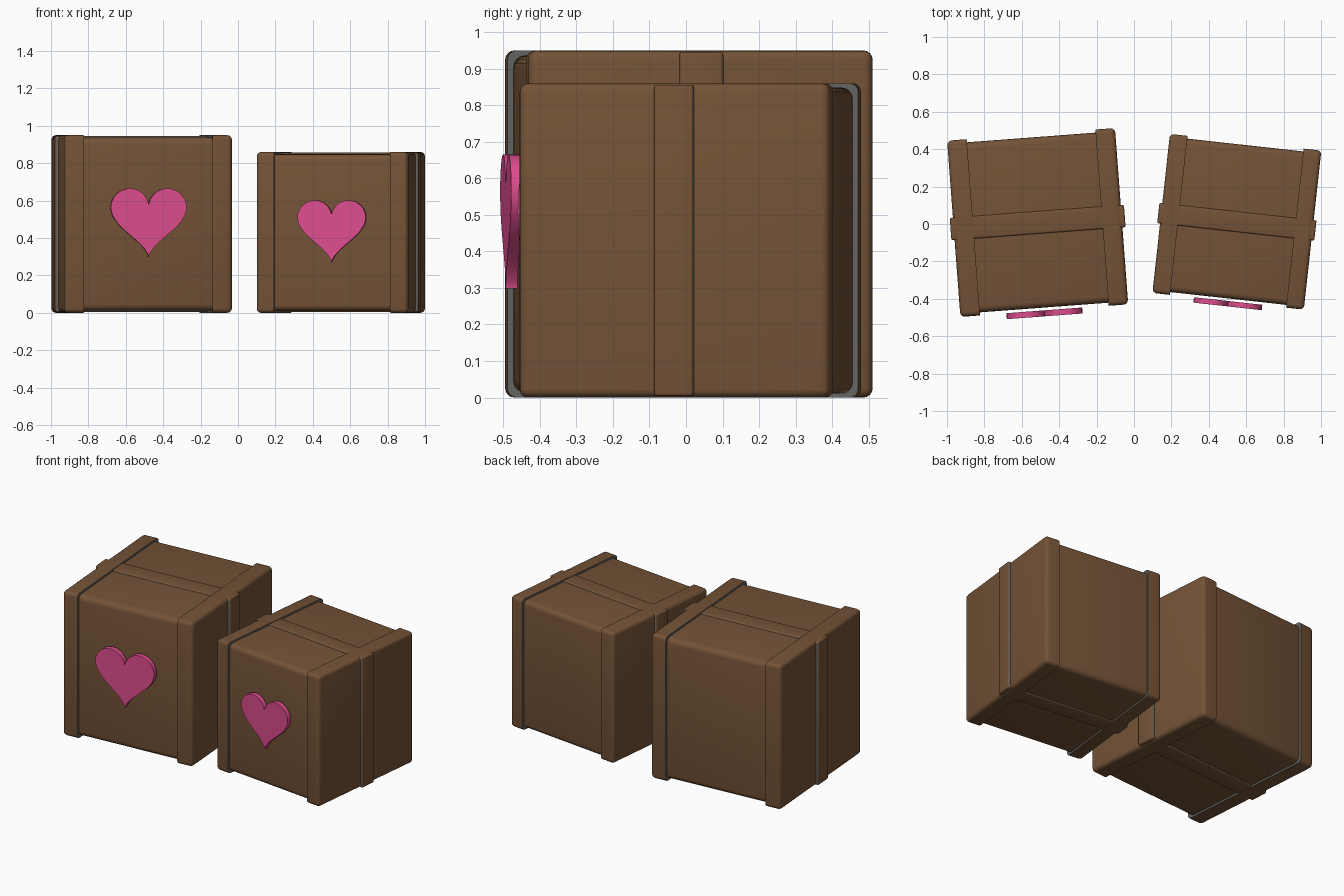
import bpy, bmesh, math
from mathutils import Matrix, Vector

if "Cube" in bpy.data.objects:
    bpy.data.objects.remove(bpy.data.objects["Cube"])


def material(name, rgb):
    m = bpy.data.materials.new(name)
    m.diffuse_color = (*rgb, 1)
    m.use_nodes = True
    m.node_tree.nodes["Principled BSDF"].inputs["Base Color"].default_value = m.diffuse_color
    return m


BROWN = material("wood brown", (0.175, 0.086, 0.038))
GREY = material("seam grey", (0.125, 0.125, 0.12))
PINK = material("heart pink", (0.73, 0.075, 0.27))


def finish(bm, name, mats, place):
    bmesh.ops.recalc_face_normals(bm, faces=bm.faces)
    bm.transform(place)
    me = bpy.data.meshes.new(name)
    for f in bm.faces:
        f.smooth = True
    bm.to_mesh(me)
    bm.free()
    me.set_sharp_from_angle(angle=math.radians(35))
    for m in mats:
        me.materials.append(m)
    ob = bpy.data.objects.new(name, me)
    bpy.context.collection.objects.link(ob)


def block(name, lo, hi, bevel, place, seam=None, keep_x=None):
    """Rounded box; faces along the seam directions become grey.
    keep_x: edges lying in that x plane stay sharp."""
    lo, hi = Vector(lo), Vector(hi)
    bm = bmesh.new()
    bmesh.ops.create_cube(bm, size=1)
    for v in bm.verts:
        v.co = Vector([(lo[i] + hi[i]) / 2 + v.co[i] * (hi[i] - lo[i]) for i in range(3)])
    edges = [e for e in bm.edges if keep_x is None
             or not all(abs(v.co.x - keep_x) < 1e-4 for v in e.verts)]
    bmesh.ops.bevel(bm, geom=edges, offset=bevel, segments=4, profile=0.5, affect='EDGES')
    bm.normal_update()
    for f in bm.faces:
        if seam and any(f.normal.dot(Vector(s)) > 0.95 for s in seam):
            f.material_index = 1
    finish(bm, name, [BROWN, GREY], place)


def heart(name, place):
    # classic heart curve extruded along y
    bm = bmesh.new()
    k, n = 0.0127, 64
    vs = []
    for i in range(n):
        t = 2 * math.pi * i / n
        x = 16 * math.sin(t) ** 3
        z = 13 * math.cos(t) - 5 * math.cos(2 * t) - 2 * math.cos(3 * t) - math.cos(4 * t)
        vs.append(bm.verts.new((x * k, -0.503, 0.514 + z * k)))
    face = bm.faces.new(vs)
    ext = bmesh.ops.extrude_face_region(bm, geom=[face])
    for v in ext["geom"]:
        if isinstance(v, bmesh.types.BMVert):
            v.co.y += 0.032
    finish(bm, name, [PINK], place)


def crate(side, centre, degrees, scale):
    place = (Matrix.Translation((*centre, 0)) @ Matrix.Rotation(math.radians(degrees), 4, 'Z')
             @ Matrix.Scale(scale, 4))
    # main body
    block(side + "_crate_body", (-0.435, -0.456, 0.012), (0.435, 0.456, 0.937), 0.035, place)
    # bands capping both ends
    for s, label in ((-1, "left"), (1, "right")):
        xs = sorted((s * 0.345, s * 0.45))
        block(f"{side}_crate_{label}_band", (xs[0], -0.4725, 0), (xs[1], 0.4725, 0.95), 0.025,
              place, seam=[(-s, 0, 0)], keep_x=s * 0.345)
    # strap around the middle
    block(side + "_crate_middle_strap", (-0.467, -0.06, 0.004), (0.467, 0.06, 0.946), 0.01,
          place, seam=[(0, 1, 0), (0, -1, 0)])
    # heart plaque on the front
    heart(side + "_crate_heart", place)


crate("large", (-0.515, 0.008), 4.3, 1.0)
crate("small", (0.55, 0.012), -6.3, 0.905)
